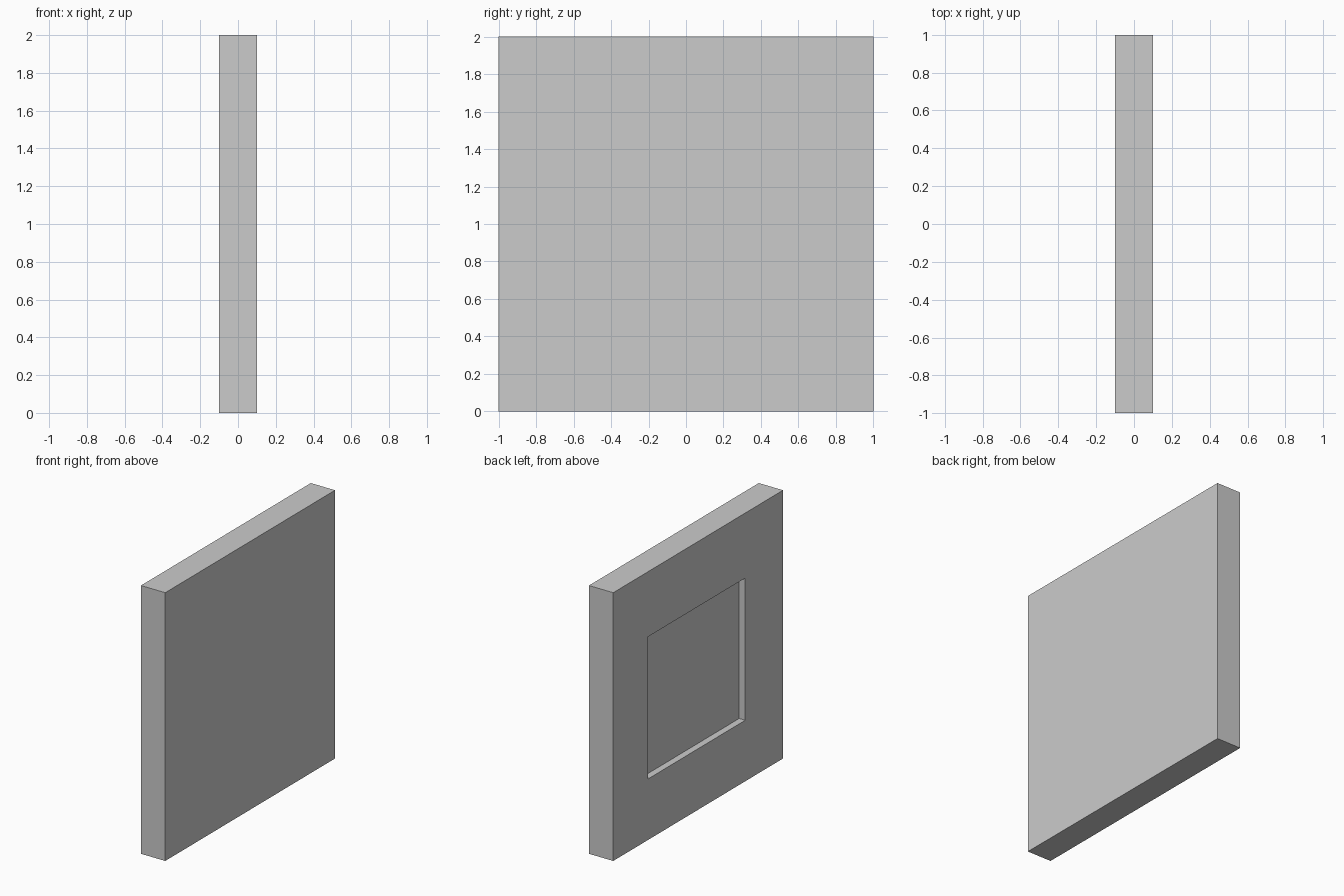
import bpy
import bmesh
from mathutils import Matrix, Vector

if "Cube" in bpy.data.objects:
    bpy.data.objects.remove(bpy.data.objects["Cube"])

THICK, SIDE, DEPTH = 0.2, 2.0, 0.05
Y_MIN, Y_MAX = -0.555, 0.593   # recess limits
Z_MIN, Z_MAX = 0.455, 1.515

# Square slab standing on the ground
bm = bmesh.new()
bmesh.ops.create_cube(bm, size=1.0, matrix=Matrix.Translation((0, 0, SIDE / 2))
                      @ Matrix.Diagonal((THICK, SIDE, SIDE, 1)))

# Rectangular recess in the left face: inset, fit to its limits, push inward
bm.normal_update()
panel = min(bm.faces, key=lambda f: f.calc_center_median().x)
bmesh.ops.inset_individual(bm, faces=[panel], thickness=0.4)
for v in panel.verts:
    v.co.y = Y_MAX if v.co.y > 0 else Y_MIN
    v.co.z = Z_MAX if v.co.z > SIDE / 2 else Z_MIN
inner = bmesh.ops.extrude_discrete_faces(bm, faces=[panel])["faces"][0]
bmesh.ops.translate(bm, verts=inner.verts[:], vec=Vector((DEPTH, 0, 0)))
bmesh.ops.recalc_face_normals(bm, faces=bm.faces[:])

mesh = bpy.data.meshes.new("recessed_panel")
bm.to_mesh(mesh)
bm.free()
bpy.context.collection.objects.link(bpy.data.objects.new("recessed_panel", mesh))
